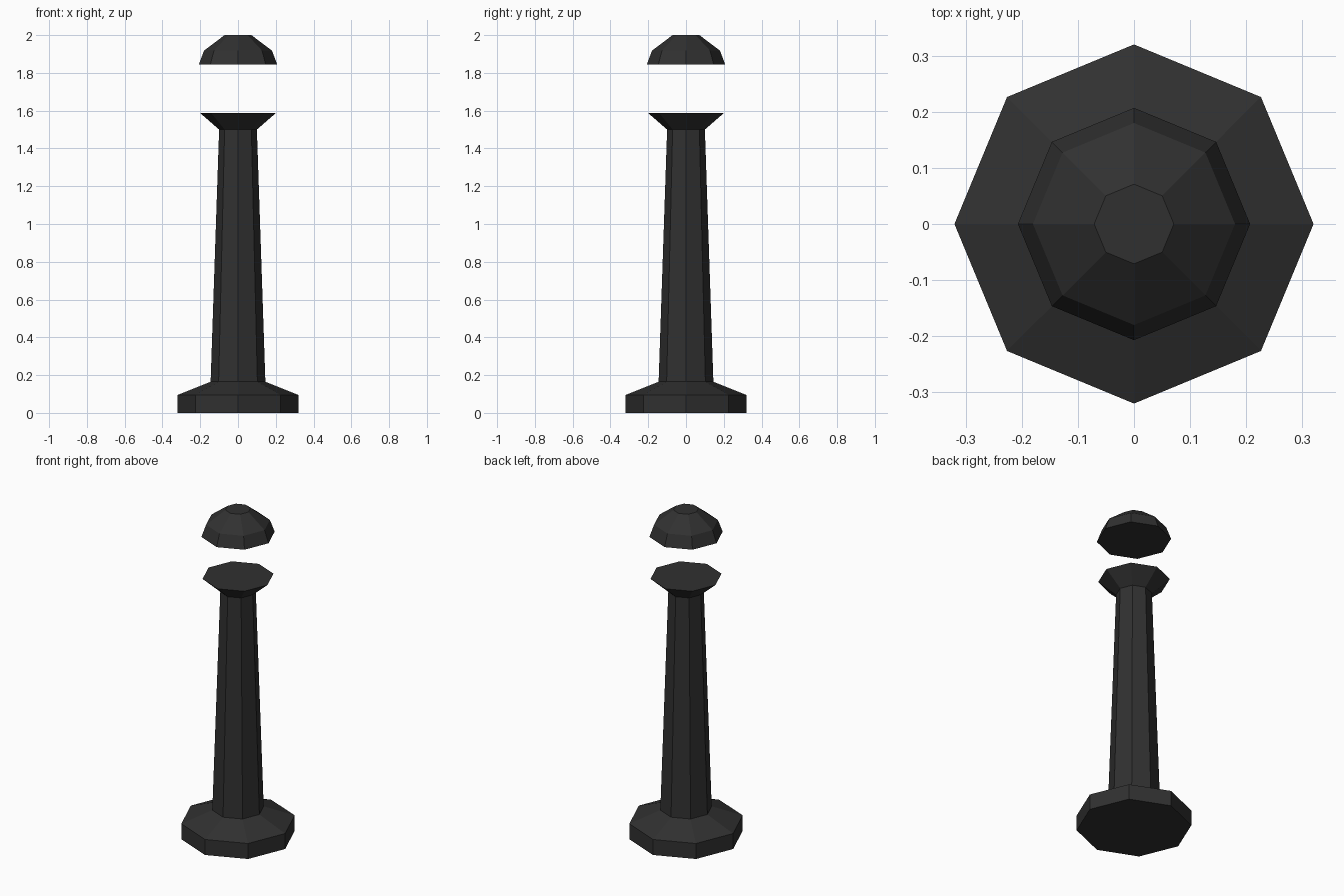
import bpy
import bmesh
from math import cos, sin, pi

cube = bpy.data.objects.get("Cube")
if cube:
    bpy.data.objects.remove(cube, do_unlink=True)

SIDES = 8

iron = bpy.data.materials.new("dark iron")
iron.use_nodes = True
colour = (0.03, 0.03, 0.03, 1)
iron.diffuse_color = colour
bsdf = iron.node_tree.nodes["Principled BSDF"]
bsdf.inputs["Base Color"].default_value = colour
bsdf.inputs["Roughness"].default_value = 0.8


def turned_part(name, profile):
    """Closed octagonal solid from (radius, height) pairs, bottom to top."""
    bm = bmesh.new()
    rings = []
    for r, z in profile:
        angles = [2 * pi * i / SIDES for i in range(SIDES)]
        rings.append([bm.verts.new((r * cos(a), r * sin(a), z)) for a in angles])
    for low, high in zip(rings, rings[1:]):
        for i in range(SIDES):
            j = (i + 1) % SIDES
            bm.faces.new((low[i], low[j], high[j], high[i]))
    bm.faces.new(rings[0][::-1])
    bm.faces.new(rings[-1])
    mesh = bpy.data.meshes.new(name)
    bm.to_mesh(mesh)
    bm.free()
    mesh.materials.append(iron)
    obj = bpy.data.objects.new(name, mesh)
    bpy.context.collection.objects.link(obj)
    return obj


# Foot, tapered shaft and flared head share one continuous outline
turned_part("post", [(0.32, 0), (0.32, 0.095), (0.145, 0.165),
                     (0.10, 1.50), (0.20, 1.587)])

# Faceted dome floating above the post
turned_part("cap", [(0.207, 1.845), (0.18, 1.918), (0.071, 2.0)])
